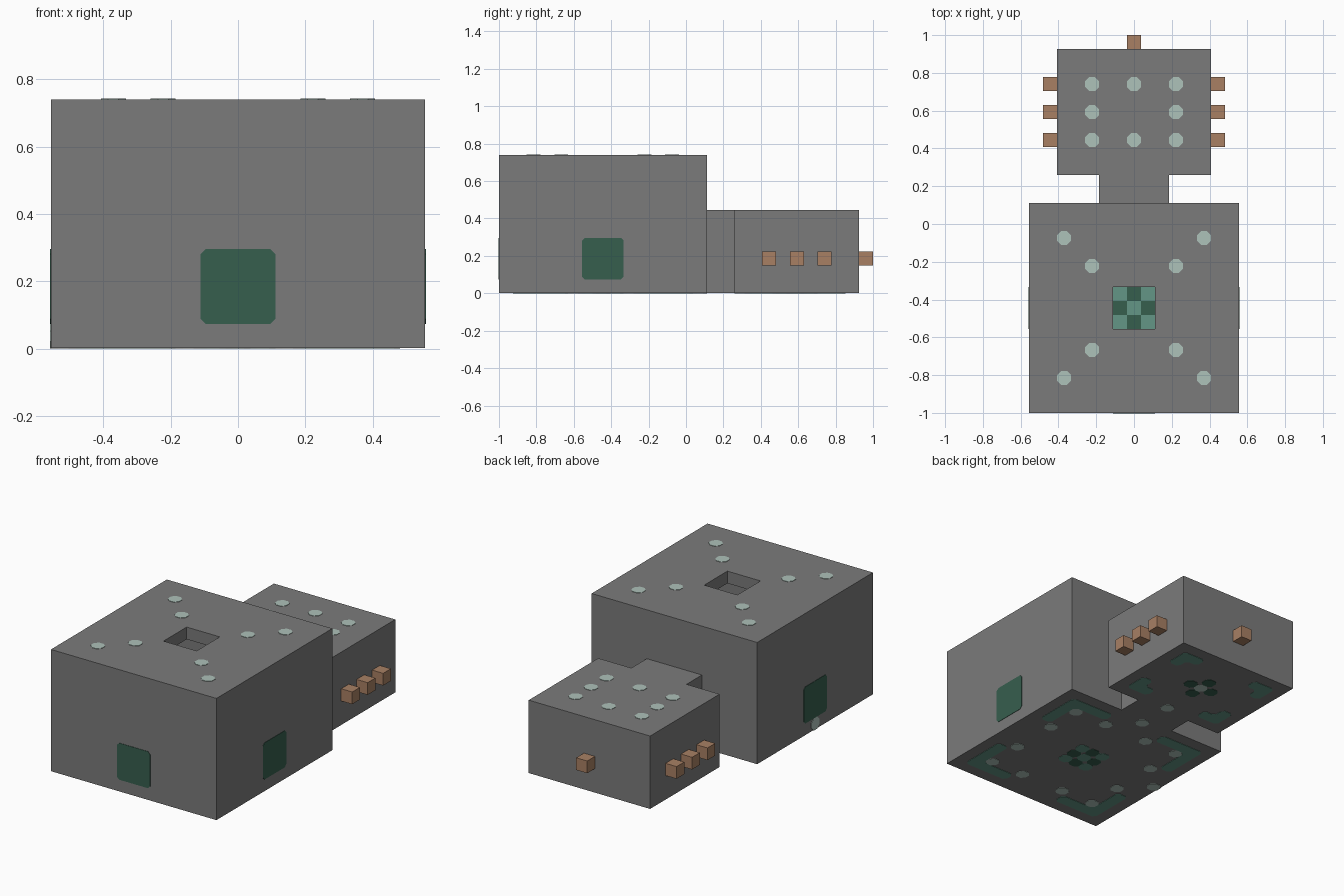
import bpy, bmesh
from mathutils import Vector

if "Cube" in bpy.data.objects:
    bpy.data.objects.remove(bpy.data.objects["Cube"])

S = 2 / 27          # one building block
MID = 13.5          # blocks from the front edge to the centre
LIP = 0.03          # inlays stand this far proud of the masonry


def material(name, r, g, b):
    m = bpy.data.materials.new(name)
    m.use_nodes = True
    m.diffuse_color = (r, g, b, 1)
    bsdf = m.node_tree.nodes["Principled BSDF"]
    bsdf.inputs["Base Color"].default_value = (r, g, b, 1)
    bsdf.inputs["Roughness"].default_value = 0.9
    return m


stone = material("grey stone", 0.198, 0.198, 0.198)
dark_green = material("dark green tile", 0.037, 0.112, 0.076)
sea_green = material("sea green tile", 0.127, 0.305, 0.238)
pale = material("pale lamp", 0.423, 0.539, 0.491)
wood = material("brown wood", 0.392, 0.216, 0.127)


def rect(x0, x1, y0, y1):
    return [(x0, y0), (x1, y0), (x1, y1), (x0, y1)]


def cell(x, y):
    return rect(x - 0.5, x + 0.5, y - 0.5, y + 0.5)


def clip(points, amount):
    """Cut every corner of an outline."""
    out = []
    for i, p in enumerate(points):
        p = Vector(p)
        for q in (points[i - 1], points[(i + 1) % len(points)]):
            out.append(tuple(p + (Vector(q) - p).normalized() * amount))
    return out


def prism(outline, lo, hi, axis="z"):
    return outline, lo, hi, axis


def build(name, mat, prisms):
    """Make one object from prisms measured in blocks."""
    bm = bmesh.new()
    place = {"x": lambda a, b, t: (t, a, b),
             "y": lambda a, b, t: (a, t, b),
             "z": lambda a, b, t: (a, b, t)}
    for outline, lo, hi, axis in prisms:
        rings = []
        for t in (lo, hi):
            ring = []
            for a, b in outline:
                x, y, z = place[axis](a, b, t)
                ring.append(bm.verts.new((x * S, (y - MID) * S, z * S)))
            rings.append(ring)
        low, high = rings
        bm.faces.new(low[::-1])
        bm.faces.new(high)
        for i in range(len(low)):
            j = (i + 1) % len(low)
            bm.faces.new((low[i], low[j], high[j], high[i]))
    bmesh.ops.recalc_face_normals(bm, faces=bm.faces)
    mesh = bpy.data.meshes.new(name)
    bm.to_mesh(mesh)
    bm.free()
    mesh.materials.append(mat)
    obj = bpy.data.objects.new(name, mesh)
    bpy.context.collection.objects.link(obj)
    return obj


def carve(obj, tool, operation):
    """Apply a boolean and discard the tool."""
    mod = obj.modifiers.new("carve", "BOOLEAN")
    mod.operation, mod.solver, mod.object = operation, "EXACT", tool
    bpy.context.view_layer.update()
    graph = bpy.context.evaluated_depsgraph_get()
    mesh = bpy.data.meshes.new_from_object(obj.evaluated_get(graph))
    obj.modifiers.clear()
    obj.data = mesh
    bpy.data.objects.remove(tool)


# Masonry shell: main hall, passage and rear room, hollowed out
shell = build("stone_shell", stone, [prism(rect(-7.5, 7.5, 0, 15), LIP, 10)])
for solid in (rect(-5.5, 5.5, 17, 26), rect(-2.5, 2.5, 14.5, 17.5)):
    carve(shell, build("addition", stone, [prism(solid, LIP, 6)]), "UNION")
for outline, lo, hi in ((rect(-6.5, 6.5, 1, 14), 1, 9),
                        (rect(-4.5, 4.5, 18, 25), 1, 5),
                        (rect(-1.5, 1.5, 13.5, 18.5), 1, 4),
                        (rect(-1.5, 1.5, 6, 9), 8, 11)):
    carve(shell, build("hollow", stone, [prism(outline, lo, hi)]), "DIFFERENCE")

# Sealed doors on the front and both sides of the hall
build("front_door", dark_green, [prism(clip(rect(-1.5, 1.5, 1, 4), 0.2), -LIP, 1 + LIP, "y")])
side_door = clip(rect(6, 9, 1, 4), 0.2)
build("left_door", dark_green, [prism(side_door, 6.5 - LIP, 7.5 + LIP, "x")])
build("right_door", dark_green, [prism(side_door, -7.5 - LIP, -6.5 + LIP, "x")])


# Lamps set into roofs, floors and thresholds
def lamp(x, y, lo, hi):
    return prism(clip(cell(x, y), 0.29), lo, hi)


signs = [(i, j) for i in (-1, 1) for j in (-1, 1)]
build("hall_roof_lamps", pale, [lamp(i * d, 7.5 + j * d, 9 - LIP, 10 + LIP)
                                for i, j in signs for d in (3, 5)])
build("rear_roof_lamps", pale, [lamp(3 * i, 21.5 + 2 * j, 5 - LIP, 6 + LIP)
                                for i in (-1, 0, 1) for j in (-1, 0, 1) if i or j])
build("hall_floor_lamps", pale, [lamp(i * a, 7.5 + j * b, 0, 1 + LIP)
                                 for i, j in signs for a, b in ((5, 5), (5, 2), (2, 5))])
build("threshold_lamps", pale, [lamp(x, y, 0, 1 + LIP)
                                for x, y in ((-7, 7.5), (0, 14.5), (0, 17.5), (0, 21.5))]
      + [prism(clip(rect(7, 8, 0, 1), 0.29), -7.5 - LIP, -7, "x")])


# Floor mosaics: clipped tiles below, full squares above
def tile(x, y):
    return [prism(clip(cell(x, y), 0.25), 0, 0.5), prism(cell(x, y), 0.5, 1 + LIP)]


dark, light = [], []
for i in (-1, 0, 1):
    for j in (-1, 0, 1):
        (dark if (i + j) % 2 else light).extend(tile(i, 7.5 + j))
        if (i + j) % 2:
            dark.extend(tile(i, 21.5 + j))
build("dark_mosaic_tiles", dark_green, dark)
build("light_mosaic_tiles", sea_green, light)


# Angled corner borders in the floors
def bracket(i, j, x, y, half, arm):
    pts = [(0, 0), (arm, 0), (arm, 1), (1, 1), (1, arm), (0, arm)]
    return prism(clip([(i * (x - a), y + j * (half - b)) for a, b in pts], 0.25), 0, 1 + LIP)


build("floor_corner_borders", sea_green,
      [bracket(i, j, 6.5, 7.5, 6.5, 4) for i, j in signs]
      + [bracket(i, j, 4.5, 21.5, 3.5, 2) for i, j in signs])

# Wooden blocks on the outside of the rear room
build("side_wood_blocks", wood, [prism(cell(6 * i, y), 2, 3)
                                 for i in (-1, 1) for y in (19.5, 21.5, 23.5)])
build("back_wood_block", wood, [prism(cell(0, 26.5), 2, 3)])
